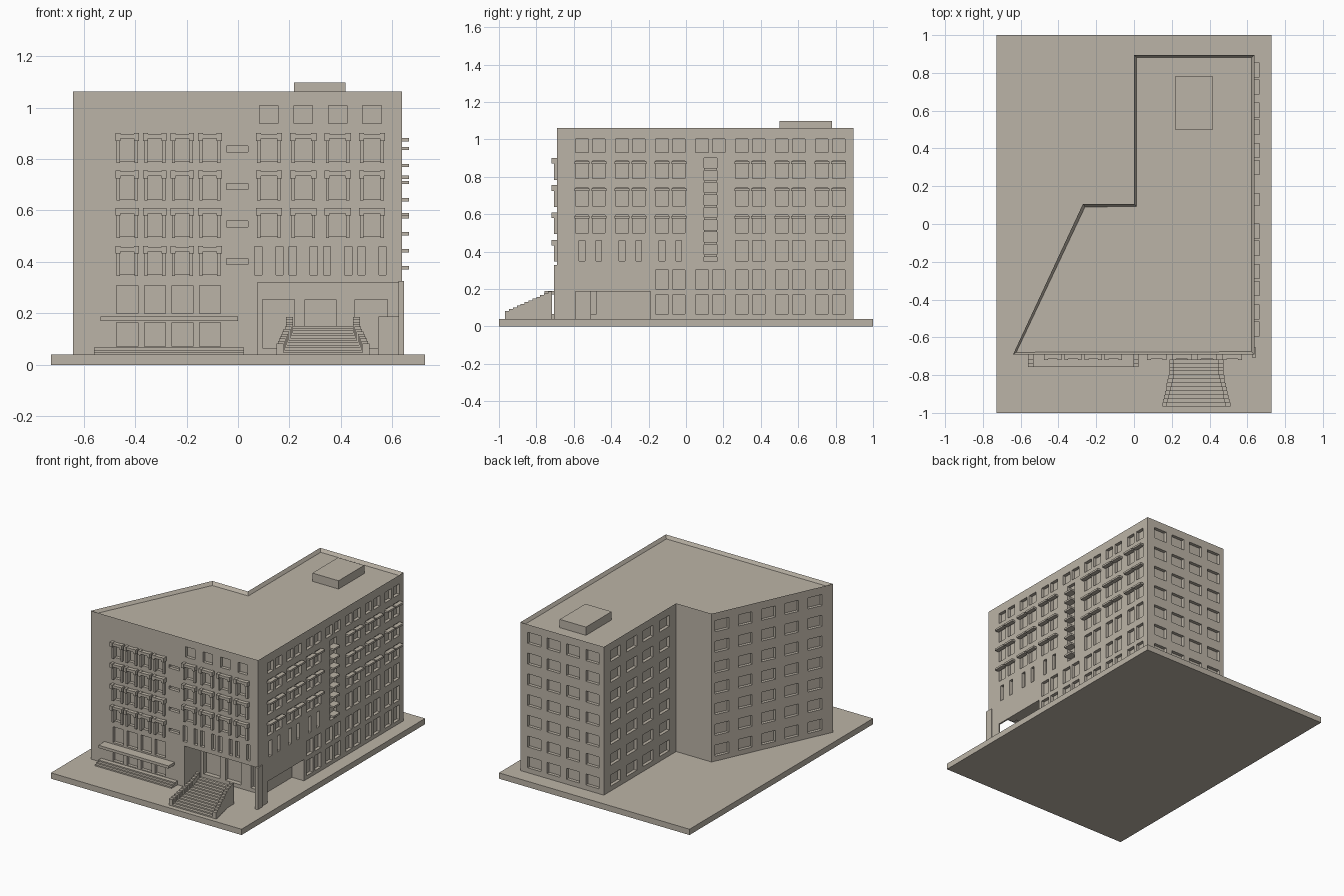
import bpy, bmesh, math
from mathutils import Matrix, Vector

if "Cube" in bpy.data.objects:
    bpy.data.objects.remove(bpy.data.objects["Cube"])

stone = bpy.data.materials.new("beige_stone")
stone.diffuse_color = (0.50, 0.455, 0.385, 1)
stone.use_nodes = True
stone.node_tree.nodes["Principled BSDF"].inputs["Base Color"].default_value = stone.diffuse_color


def make(name, bm):
    bmesh.ops.recalc_face_normals(bm, faces=bm.faces)
    me = bpy.data.meshes.new(name)
    bm.to_mesh(me)
    bm.free()
    me.materials.append(stone)
    ob = bpy.data.objects.new(name, me)
    bpy.context.collection.objects.link(ob)
    return ob


def box(bm, x0, x1, y0, y1, z0, z1, frame=Matrix()):
    size = Matrix.Diagonal((x1 - x0, y1 - y0, z1 - z0, 1))
    mid = Matrix.Translation(((x0 + x1) / 2, (y0 + y1) / 2, (z0 + z1) / 2))
    bmesh.ops.create_cube(bm, size=1, matrix=frame @ mid @ size)


def boxes(name, items):
    bm = bmesh.new()
    for b in items:
        box(bm, *b)
    return make(name, bm)


def cut(target, cutter):
    mod = target.modifiers.new("cut", "BOOLEAN")
    mod.operation, mod.solver, mod.object = "DIFFERENCE", "EXACT", cutter
    cutter.hide_render = True
    bpy.context.view_layer.objects.active = target
    bpy.ops.object.modifier_apply(modifier=mod.name)
    bpy.data.objects.remove(cutter)


FRONT, RIGHT, BACK, WING = -0.69, 0.637, 0.895, 0.0
G = 0.04           # ground slab top
D = 0.022          # window depth
LEVELS = [0.50, 0.645, 0.79]   # sills of the three main floors

# Ground slab
boxes("ground_slab", [(-0.727, 0.727, -1, 1, 0, G)])

# Main block with parapet
outline = [(-0.64, FRONT), (RIGHT, FRONT), (RIGHT, BACK), (WING, BACK),
           (WING, 0.107), (-0.27, 0.107)]
bm = bmesh.new()
base = bm.faces.new([bm.verts.new((x, y, G)) for x, y in outline])
ext = bmesh.ops.extrude_face_region(bm, geom=[base])
bmesh.ops.translate(bm, vec=(0, 0, 1.062 - G),
                    verts=[v for v in ext["geom"] if isinstance(v, bmesh.types.BMVert)])
bmesh.ops.recalc_face_normals(bm, faces=bm.faces)
top = max(bm.faces, key=lambda f: f.calc_center_median().z)
bmesh.ops.inset_region(bm, faces=[top], thickness=0.02)
bmesh.ops.translate(bm, vec=(0, 0, -0.022), verts=top.verts)
walls = make("building_walls", bm)

# Entrance recess and side opening
cut(walls, boxes("recess_cutter", [(0.075, 0.626, FRONT - 0.05, -0.51, G - 0.01, 0.32)]))
cut(walls, boxes("side_cutter", [(0.545, 0.7, -0.59, -0.19, G - 0.01, 0.187)]))

win = bmesh.new()


def front_win(x0, x1, z0, z1, wall=FRONT):
    box(win, x0, x1, wall - 0.03, wall + D, z0, z1)


def right_win(yc, w, z0, z1):
    box(win, RIGHT - D, RIGHT + 0.03, yc - w / 2, yc + w / 2, z0, z1)


# Front windows: left bays, right bays, slits and centre slots
left_x = [-0.43 + 0.107 * i for i in range(4)]
right_x = [0.12 + 0.1335 * i for i in range(4)]
framed = [(x, z, 0.041) for x in left_x for z in [0.352] + LEVELS]
framed += [(x, z, 0.046) for x in right_x for z in LEVELS]
for x, z, h in framed:
    front_win(x - h + 0.013, x + h - 0.013, z, z + 0.092)
for x in left_x:
    front_win(x - 0.041, x + 0.041, 0.072, 0.165)
    front_win(x - 0.041, x + 0.041, 0.20, 0.308)
for x in right_x:
    front_win(x - 0.036, x + 0.036, 0.937, 1.008)
    for s in (-1, 1):
        front_win(x + s * 0.041 - 0.014, x + s * 0.041 + 0.014, 0.35, 0.46)
for i in range(4):
    front_win(-0.045, 0.038, 0.39 + 0.146 * i, 0.413 + 0.146 * i)

# Right side windows in pairs
pairs = [-0.511 + 0.2137 * i for i in range(7)]
awnings = []
for i, p in enumerate(pairs):
    for y in (p - 0.045, p + 0.045):
        right_win(y, 0.068, 0.93, 1.002)
        if i != 3:
            for z in LEVELS:
                right_win(y, 0.068, z, z + 0.095)
                awnings.append((y, z))
            right_win(y, 0.03 if i < 3 else 0.068, 0.35, 0.46)
        if i >= 2:
            right_win(y, 0.068, 0.20, 0.302)
            right_win(y, 0.068, 0.065, 0.168)
right_win(0.13, 0.07, 0.347, 0.90)

# Rear windows: back, wing and slanted wall
a, b = Vector((-0.27, 0.107, 0)), Vector((-0.64, FRONT, 0))
slant = Matrix.Translation(a) @ Matrix.Rotation(math.atan2(b.y - a.y, b.x - a.x), 4, "Z")
for r in range(7):
    z = 0.112 + 0.143 * r
    for c in range(4):
        x = 0.087 + 0.148 * c
        box(win, x - 0.05, x + 0.05, BACK - D, BACK + 0.03, z - 0.038, z + 0.038)
        y = 0.235 + 0.178 * c
        box(win, WING - 0.03, WING + D, y - 0.055, y + 0.055, z - 0.038, z + 0.038)
    for c in range(5):
        t = 0.075 + 0.168 * c
        box(win, t - 0.05, t + 0.05, -0.03, D, z - 0.038, z + 0.038, slant)
cut(walls, make("window_cutter", win))

# Entrance doors in the recess
cut(walls, boxes("door_cutter", [(0.095, 0.22, -0.6, -0.478, 0.065, 0.255),
                                 (0.26, 0.38, -0.6, -0.478, 0.065, 0.255),
                                 (0.455, 0.58, -0.6, -0.478, 0.065, 0.255)]))

# Front window surrounds: posts, lintel and lintel ears
items = []
for x, z, h in framed:
    items.append((x - h, x + h, FRONT - 0.026, FRONT + 0.003, z + 0.089, z + 0.107))
    for s in (-1, 1):
        xo = sorted((x + s * h, x + s * (h - 0.013)))
        items.append((*xo, FRONT - 0.017, FRONT + 0.003, z - 0.006, z + 0.09))
        xe = sorted((x + s * (h + 0.005), x + s * (h - 0.015)))
        items.append((*xe, FRONT - 0.029, FRONT + 0.003, z + 0.08, z + 0.11))
boxes("window_surrounds", items)

# Side awnings
boxes("side_awnings", [(RIGHT - 0.003, RIGHT + 0.027, y - 0.04, y + 0.04, z + 0.078, z + 0.091)
                       for y, z in awnings])

# Stair-tower louvres
boxes("stair_louvres", [(RIGHT - D, RIGHT + 0.027, 0.095, 0.165, 0.371 + 0.0662 * i,
                         0.384 + 0.0662 * i) for i in range(8)])

# Rooftop hut
boxes("roof_hut", [(0.217, 0.417, 0.5, 0.78, 1.03, 1.097)])

# Front canopy and low steps beneath it
boxes("front_canopy", [(-0.535, 0.0, -0.757, FRONT + 0.003, 0.17, 0.189)])
boxes("low_steps", [(-0.56, 0.023, -0.757 + 0.018 * i, FRONT + 0.003,
                     G + 0.009 * i, G + 0.009 * (i + 1)) for i in range(3)])

# Entrance corner pillar
boxes("corner_pillar", [(0.624, 0.645, -0.706, -0.655, G, 0.327)])

# Flared entrance stair with stepped side walls
treads, sides = [], []
N, CX = 12, 0.33
run = 0.25 / N
for i in range(N):
    y0 = -0.967 + run * i
    half = max(0.143, 0.18 - 0.0046 * i)
    top_z = G + 0.0093 * (i + 1)
    treads.append((CX - half, CX + half, y0, y0 + run, G, top_z))
    for s in (-1, 1):
        xs = sorted((CX + s * half, CX + s * (half - 0.026)))
        sides.append((*xs, y0, y0 + run, top_z - 0.002, top_z + 0.034))
boxes("stair_treads", treads)
boxes("stair_side_walls", sides)
